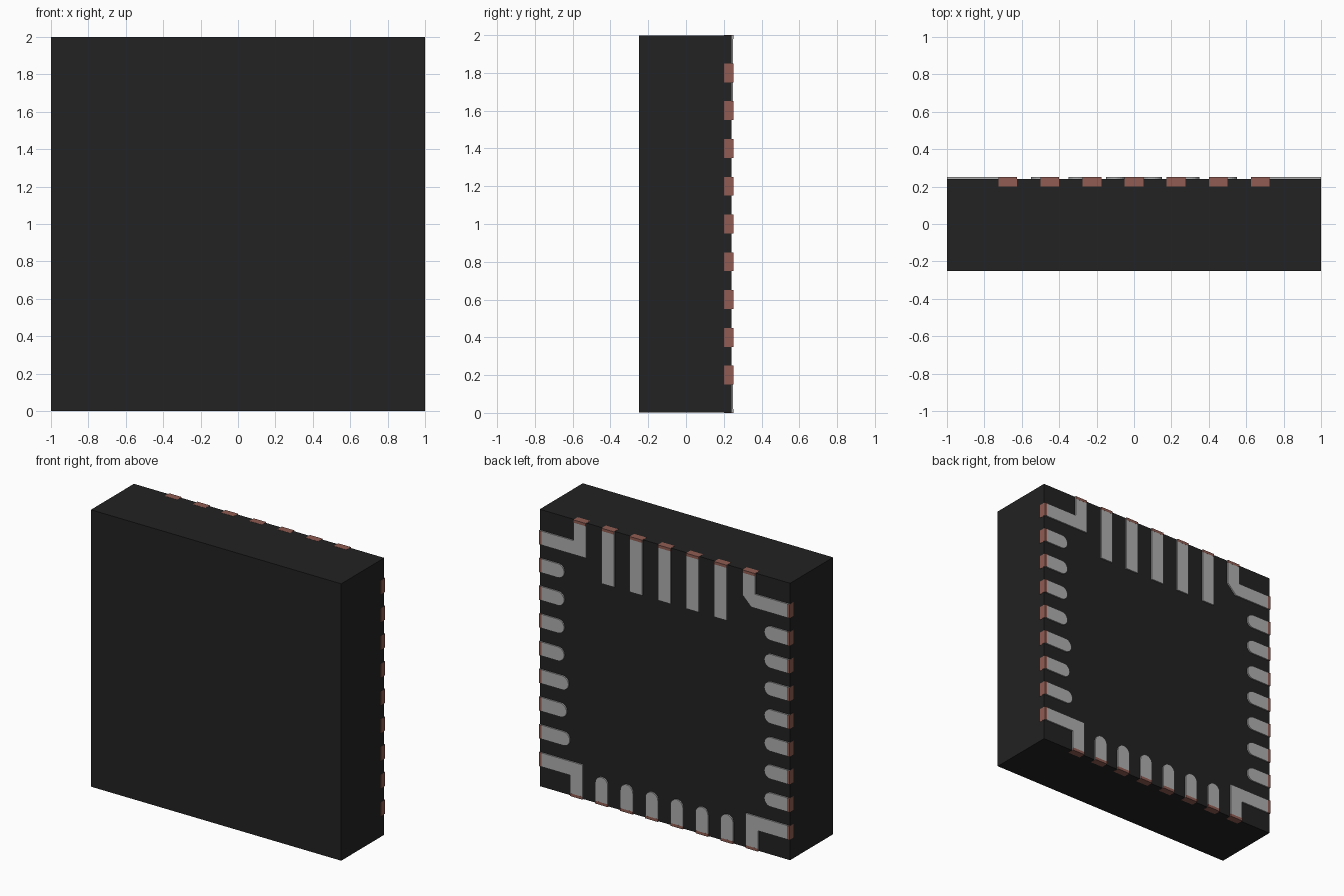
import bpy, bmesh, math

if "Cube" in bpy.data.objects:
    bpy.data.objects.remove(bpy.data.objects["Cube"])

BODY_Y, PAD_Y, TAB_Y = 0.24, 0.25, 0.20   # back of body, outer pad face, tab start
EDGE = 0.999                              # body side, tabs sit just proud of it


def material(name, rgb):
    m = bpy.data.materials.new(name)
    m.diffuse_color = (*rgb, 1)
    m.use_nodes = True
    m.node_tree.nodes["Principled BSDF"].inputs["Base Color"].default_value = m.diffuse_color
    return m


BLACK = material("black_resin", (0.016, 0.016, 0.016))
SILVER = material("tinned_metal", (0.43, 0.43, 0.43))
COPPER = material("copper", (0.28, 0.107, 0.085))


def prism(name, outline, y0, y1, mat):
    """Extrude an (x, z) outline from y0 to y1."""
    bm = bmesh.new()
    face = bm.faces.new([bm.verts.new((x, y0, z)) for x, z in outline])
    ext = bmesh.ops.extrude_face_region(bm, geom=[face])
    moved = [g for g in ext["geom"] if isinstance(g, bmesh.types.BMVert)]
    bmesh.ops.translate(bm, verts=moved, vec=(0, y1 - y0, 0))
    bmesh.ops.recalc_face_normals(bm, faces=bm.faces)
    me = bpy.data.meshes.new(name)
    bm.to_mesh(me)
    bm.free()
    me.materials.append(mat)
    ob = bpy.data.objects.new(name, me)
    bpy.context.collection.objects.link(ob)
    return ob


def rect(x0, x1, z0, z1):
    return [(x0, z0), (x1, z0), (x1, z1), (x0, z1)]


def finger(length, half=0.05, seg=12):
    """Round-ended pad outline: (distance inward from edge, sideways offset)."""
    pts = [(0, half), (0, -half)]
    for i in range(seg + 1):
        a = -math.pi / 2 + math.pi * i / seg
        pts.append((length - half + half * math.cos(a), half * math.sin(a)))
    return pts


def pad(name, outline):
    return prism(name, outline, BODY_Y - 0.005, PAD_Y, SILVER)


def tab(name, x0, x1, z0, z1):
    return prism(name, rect(x0, x1, z0, z1), TAB_Y, PAD_Y + 0.0005, COPPER)


# Chip body
prism("package_body", rect(-EDGE, EDGE, 0.001, 1.999), -0.25, BODY_Y, BLACK)

# Side pads, with a few longer ones low on the right
right_lengths = [0.245, 0.22, 0.235, 0.2, 0.2, 0.2, 0.2]
for i, length in enumerate(right_lengths):
    z = 0.4 + 0.2 * i
    pad("right_pad", [(EDGE - d, z + s) for d, s in finger(length)])
    pad("left_pad", [(-EDGE + d, z + s) for d, s in finger(0.2)])

# Bottom pads
for i in range(6):
    x = -0.5 + 0.2 * i
    pad("bottom_pad", [(x + s, 0.001 + d) for d, s in finger(0.2)])

# Long rectangular top pads
for k in range(-2, 3):
    x = 0.225 * k
    pad("top_pad", rect(x - 0.05, x + 0.05, 1.6, 1.999))

# L-shaped corner pads, the top left one chamfered
for s in (-1, 1):
    pad("bottom_corner_pad", [(s * x, z) for x, z in (
        (EDGE, 0.15), (0.75, 0.15), (0.75, 0.001),
        (0.65, 0.001), (0.65, 0.25), (EDGE, 0.25))])
    inner = [(0.625, 1.75)] if s > 0 else [(0.625, 1.82), (0.695, 1.75)]
    pad("top_corner_pad", [(s * x, z) for x, z in [
        (EDGE, 1.85), (0.725, 1.85), (0.725, 1.999), (0.625, 1.999),
        *inner, (EDGE, 1.75)]])

# Copper tabs along the four edges
for i in range(9):
    z = 0.2 + 0.2 * i
    tab("right_tab", 0.98, 1, z - 0.05, z + 0.05)
    tab("left_tab", -1, -0.98, z - 0.05, z + 0.05)
for i in range(8):
    x = -0.7 + 0.2 * i
    tab("bottom_tab", x - 0.05, x + 0.05, 0, 0.02)
for k in range(-3, 4):
    x = 0.225 * k
    tab("top_tab", x - 0.05, x + 0.05, 1.98, 2)
